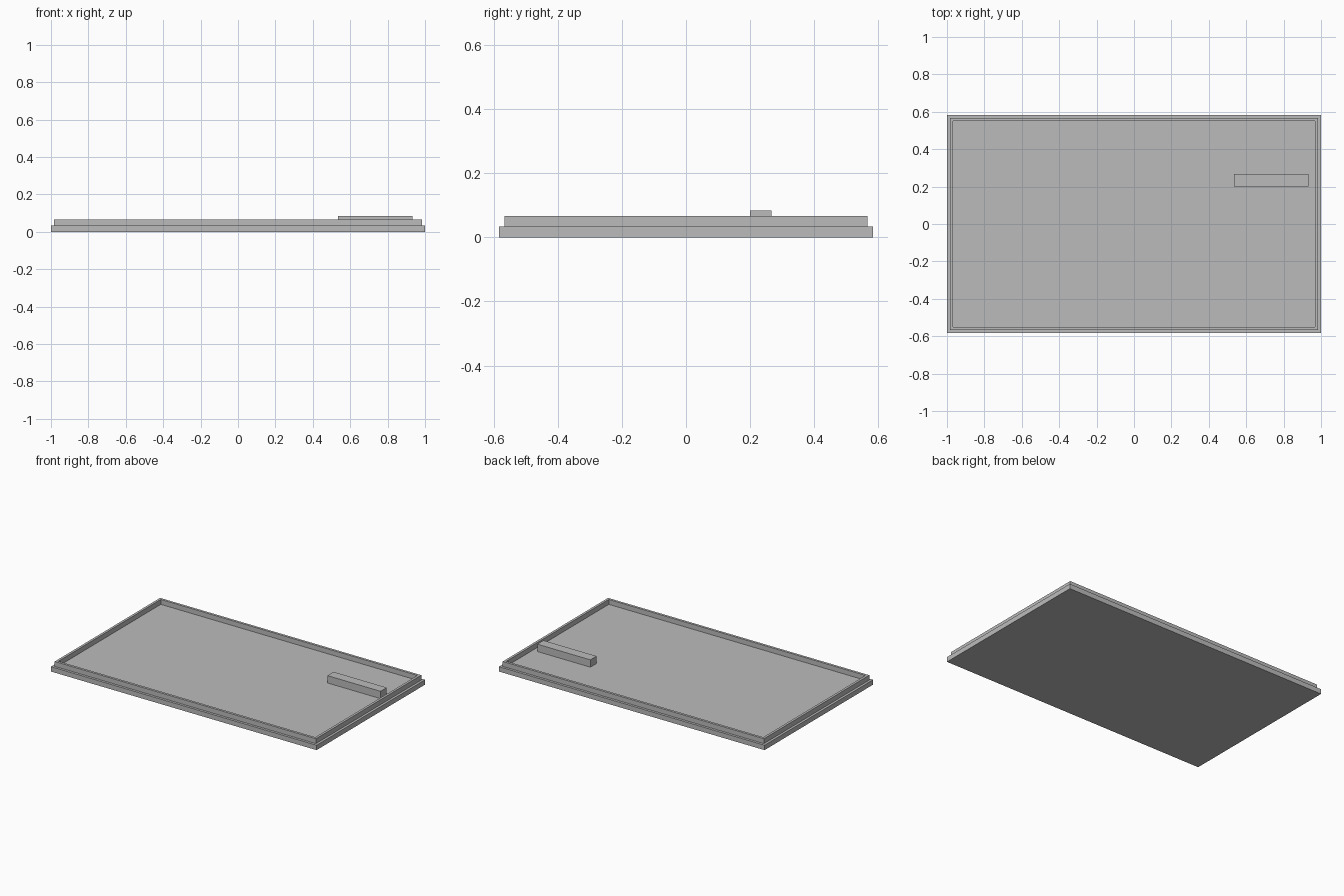
import bpy
import bmesh
from mathutils import Vector

cube = bpy.data.objects.get("Cube")
if cube:
    bpy.data.objects.remove(cube, do_unlink=True)

U = 1 / 60  # design step: lip thickness and ledge width

grey = bpy.data.materials.new("plain grey")
grey.use_nodes = True
colour = (0.5, 0.5, 0.5, 1)
grey.diffuse_color = colour
grey.node_tree.nodes["Principled BSDF"].inputs["Base Color"].default_value = colour


def add_box(bm, low, high):
    """Add an axis-aligned box between two corners."""
    low, high = Vector(low), Vector(high)
    verts = bmesh.ops.create_cube(bm, size=1)["verts"]
    for v in verts:
        v.co = (low + high) / 2 + v.co * (high - low)


def finish(name, bm):
    bmesh.ops.recalc_face_normals(bm, faces=bm.faces)
    mesh = bpy.data.meshes.new(name)
    bm.to_mesh(mesh)
    bm.free()
    mesh.materials.append(grey)
    obj = bpy.data.objects.new(name, mesh)
    bpy.context.collection.objects.link(obj)


def top_face(bm):
    bm.faces.ensure_lookup_table()
    return max(bm.faces, key=lambda f: (round(f.calc_center_median().z, 4),
                                        f.normal.z, f.calc_area()))


def inset_and_raise(bm, face, height):
    """Inset a face by one step, then extrude it vertically."""
    bmesh.ops.inset_region(bm, faces=[face], thickness=U, use_even_offset=True)
    new = bmesh.ops.extrude_discrete_faces(bm, faces=[face])["faces"][0]
    bmesh.ops.translate(bm, verts=new.verts, vec=(0, 0, height))
    bm.normal_update()
    return new


# Tray: base slab, stepped-in lip, recessed floor
bm = bmesh.new()
add_box(bm, (-1, -35 * U, 0), (1, 35 * U, 2 * U))
bm.normal_update()
lip_top = inset_and_raise(bm, top_face(bm), 2 * U)
inset_and_raise(bm, lip_top, -2 * U)
finish("tray", bm)

# Raised bar resting on the tray floor
bm = bmesh.new()
add_box(bm, (32 * U, 12 * U, 2 * U), (56 * U, 16 * U, 5 * U))
finish("raised_bar", bm)
